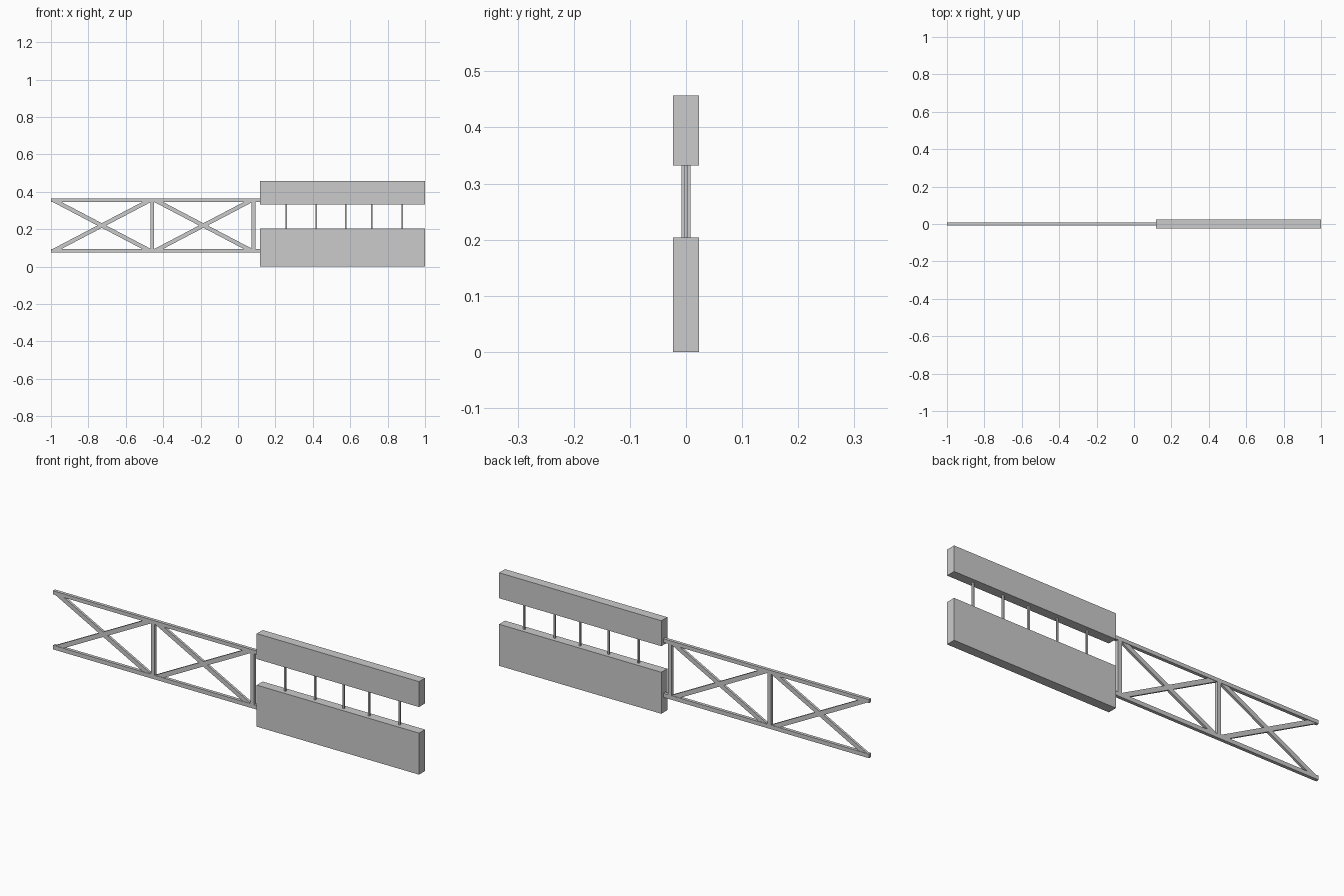
import bpy, bmesh

if "Cube" in bpy.data.objects:
    bpy.data.objects.remove(bpy.data.objects["Cube"])

def prism(name, profile, depth):
    """Extrude an x-z outline symmetrically along y."""
    bm = bmesh.new()
    face = bm.faces.new([bm.verts.new((x, -depth / 2, z)) for x, z in profile])
    ext = bmesh.ops.extrude_face_region(bm, geom=[face])
    verts = [v for v in ext["geom"] if isinstance(v, bmesh.types.BMVert)]
    bmesh.ops.translate(bm, verts=verts, vec=(0, depth, 0))
    bmesh.ops.recalc_face_normals(bm, faces=bm.faces)
    mesh = bpy.data.meshes.new(name)
    bm.to_mesh(mesh)
    bm.free()
    obj = bpy.data.objects.new(name, mesh)
    bpy.context.collection.objects.link(obj)
    return obj

def box(name, x0, x1, z0, z1, depth):
    return prism(name, [(x0, z0), (x1, z0), (x1, z1), (x0, z1)], depth)

# Solid panels
box("lower_panel", 0.118, 1.0, 0.0, 0.204, 0.046)
box("upper_panel", 0.118, 1.0, 0.332, 0.457, 0.046)

# Thin posts joining the panels
for i, x in enumerate((0.258, 0.419, 0.575, 0.714, 0.878)):
    box(f"panel_post_{i + 1}", x - 0.004, x + 0.004, 0.204, 0.332, 0.008)

# Truss rails
box("lower_rail", -1.0, 0.118, 0.075, 0.095, 0.016)
box("upper_rail", -1.0, 0.118, 0.345, 0.363, 0.016)

# Truss uprights
for i, x in enumerate((-0.458, 0.083)):
    box(f"truss_upright_{i + 1}", x - 0.01, x + 0.01, 0.095, 0.345, 0.016)

# Crossed braces, trimmed flush against the rails
for i, cx in enumerate((-0.728, -0.185)):
    for label, s in (("falling", 1), ("rising", -1)):
        outline = [(cx - s * 0.262, 0.345), (cx - s * 0.215, 0.345),
                   (cx + s * 0.262, 0.095), (cx + s * 0.215, 0.095)]
        prism(f"{label}_brace_{i + 1}", outline, 0.012)
